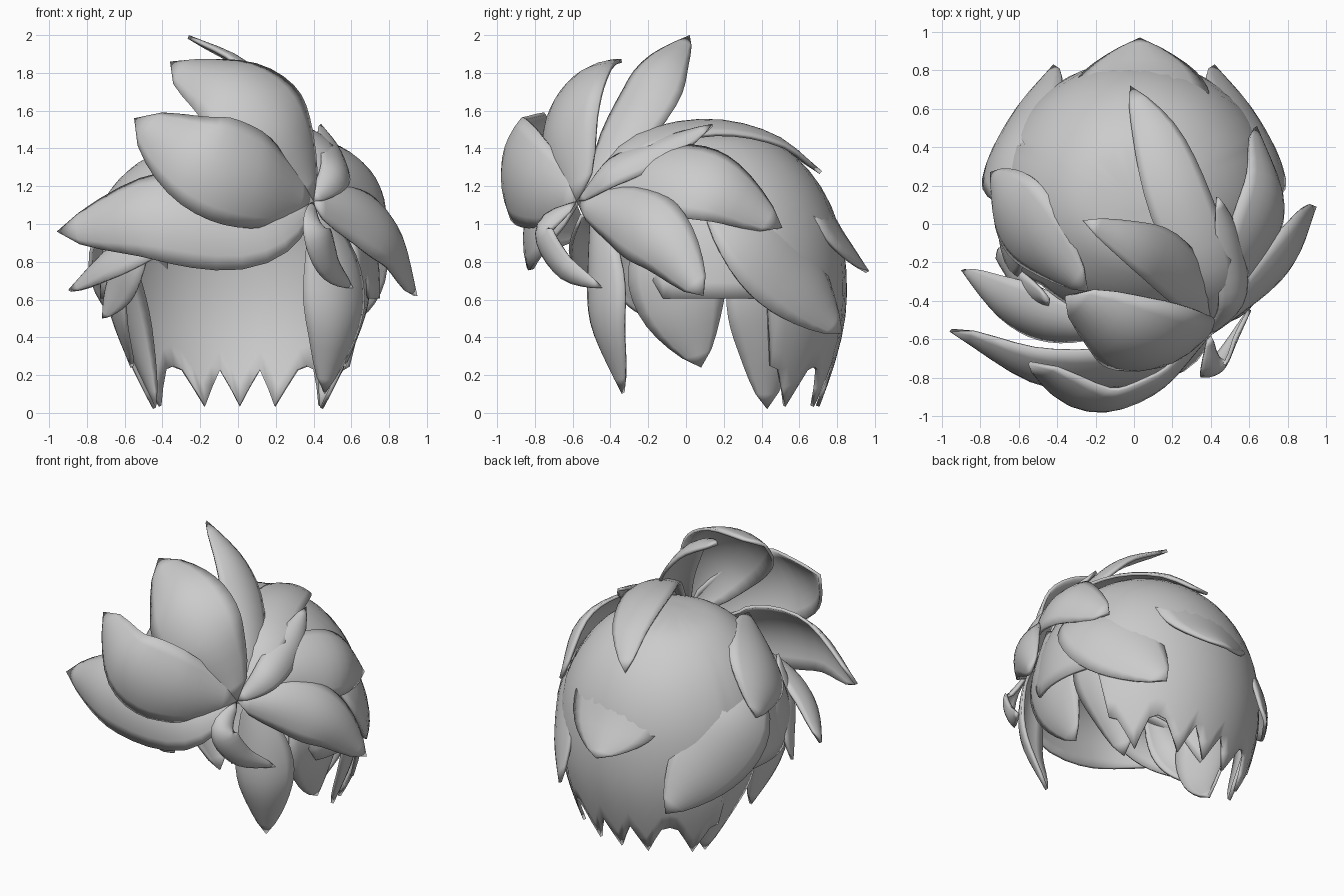
import bpy, math
from mathutils import Vector

cube = bpy.data.objects.get("Cube")
if cube:
    bpy.data.objects.remove(cube)

grey = bpy.data.materials.new("hair_grey")
grey.use_nodes = True
grey.diffuse_color = (0.6, 0.6, 0.6, 1)
bsdf = next(n for n in grey.node_tree.nodes if n.type == 'BSDF_PRINCIPLED')
bsdf.inputs["Base Color"].default_value = grey.diffuse_color


def sample(pts, t):
    """Smooth curve through the points."""
    n = len(pts) - 1
    i = min(int(t * n), n - 1)
    f = t * n - i
    b, c = pts[i], pts[i + 1]
    a = pts[i - 1] if i else b * 2 - c
    d = pts[i + 2] if i + 2 <= n else c * 2 - b
    return (b * 2 + (c - a) * f + (a * 2 - b * 5 + c * 4 - d) * f**2
            + (b * 3 - a - c * 3 + d) * f**3) / 2


def grid_object(name, rows, thickness):
    """Skin a grid of points and give it thickness on the inner side."""
    w = len(rows[0])
    verts = [p for row in rows for p in row]
    faces = [(j * w + i, j * w + i + 1, (j + 1) * w + i + 1, (j + 1) * w + i)
             for j in range(len(rows) - 1) for i in range(w - 1)]
    mesh = bpy.data.meshes.new(name)
    mesh.from_pydata(verts, [], faces)
    mesh.materials.append(grey)
    ob = bpy.data.objects.new(name, mesh)
    bpy.context.collection.objects.link(ob)
    weld = ob.modifiers.new("weld", 'WELD')
    weld.merge_threshold = 0.0005
    solid = ob.modifiers.new("thickness", 'SOLIDIFY')
    solid.thickness, solid.offset = thickness, -1
    bpy.ops.object.select_all(action='DESELECT')
    ob.select_set(True)
    bpy.context.view_layer.objects.active = ob
    bpy.ops.object.shade_smooth_by_angle(angle=math.radians(40))


def lock(name, half, facing, *spine, cup=0.4, blunt=0.75):
    """Pointed, cupped leaf of hair along a spine, bulging towards facing."""
    pts = [Vector(p) for p in spine]
    rows, steps, across = [], 14, 8
    for j in range(steps + 1):
        t = j / steps
        p = sample(pts, t)
        tangent = (sample(pts, min(t + .02, 1)) - sample(pts, max(t - .02, 0))).normalized()
        side = tangent.cross(Vector(facing)).normalized()
        normal = side.cross(tangent)
        w = half * max(math.sin(math.pi * t**0.95), 0)**blunt
        rows.append([p + side * w * u - normal * cup * w * u * u
                     for u in (2 * i / across - 1 for i in range(across + 1))])
    grid_object(name, rows, 0.02)


root = (0.4, -0.58, 1.12)

# Scalp shell: open at the face, jagged at the nape
profile = [Vector(p) for p in ((0, 1.48), (.38, 1.45), (.63, 1.34), (.82, 1.18),
                               (.95, .97), (1, .74), (.99, .5), (.91, .26), (.79, .02))]
COLUMNS = 78


def hem(k):
    """Height of the shell's lower edge, by column counted from the back."""
    k = abs(k)
    if k <= 13:
        return min(0.03 + 0.1 * min(abs(k - tip) for tip in (0, 4, 10)), 0.25)
    if k < 24:
        return 0.6
    return min(0.6 + (k - 24) * 0.09, 1.02)


columns = []
for k in range(-COLUMNS // 2, COLUMNS // 2 + 1):
    end = 1.0
    while sample(profile, end).y < hem(k):
        end -= 0.005
    r = math.tau * k / COLUMNS
    depth = 0.71 if math.cos(r) > 0 else 0.66
    columns.append([Vector((0.01 + 0.72 * q.x * math.sin(r),
                            0.12 + depth * q.x * math.cos(r), q.y))
                    for q in (sample(profile, end * j / 16) for j in range(17))])
grid_object("scalp_shell", columns, 0.02)

# Large fringe locks sweeping across the forehead
lock("fringe_upper", 0.3, (0.05, -.7, .7), root, (.22, -.7, 1.5),
     (-.02, -.62, 1.76), (-.36, -.38, 1.86), cup=0.35, blunt=0.6)
lock("fringe_middle", 0.28, (-.1, -1, .2), root, (.12, -.88, 1.23),
     (-.22, -.97, 1.36), (-.55, -.73, 1.56), cup=0.28, blunt=0.6)
lock("fringe_lower", 0.27, (-.2, -.9, .35), root, (.05, -.8, 1.03),
     (-.48, -.82, 1.07), (-.96, -.56, .96), cup=0.35, blunt=0.7)
lock("fringe_side", 0.17, (-.6, -.4, .6), (-.1, -.56, 1.05), (-.45, -.52, .97),
     (-.7, -.42, .84), (-.9, -.24, .65))

# Locks rising over the crown
lock("crown_tuft", 0.16, (.4, .1, .9), root, (.36, -.38, 1.42),
     (.2, -.2, 1.7), (.02, -.1, 1.88), (-.26, .02, 2.0), cup=0.3)
lock("crown_sweep", 0.17, (.2, 0, 1), root, (.4, -.3, 1.44),
     (.25, .1, 1.55), (.12, .46, 1.48), (-.02, .72, 1.28), cup=0.22)
lock("crown_curl", 0.11, (.7, -.2, .7), root, (.54, -.42, 1.29),
     (.52, -.13, 1.42), (.44, .14, 1.53))

# Locks on the left side of the head
lock("left_upper_lock", 0.23, (.85, 0, .5), (.45, -.5, 1.15), (.64, -.15, 1.27),
     (.74, .18, 1.21), (.64, .51, .98), cup=0.3, blunt=0.65)
lock("left_flared_lock", 0.2, (.9, -.35, .25), root, (.69, -.34, 1.06),
     (.86, -.14, .92), (.95, .09, .62), blunt=0.65)
lock("left_temple_curl", 0.09, (.5, -.8, 0), root, (.43, -.78, .98),
     (.5, -.68, .78), (.61, -.45, .66))
lock("left_long_lock", 0.19, (.5, -.85, 0), (.42, -.5, 1.1), (.53, -.49, .76),
     (.54, -.47, .45), (.46, -.34, .1))

# Right side locks
lock("right_upper_lock", 0.25, (-.85, 0, .5), (-.25, -.35, 1.36), (-.53, -.1, 1.29),
     (-.69, .1, 1.16), (-.75, .27, .98), cup=0.3)
lock("right_temple_lock", 0.15, (-.8, -.5, .1), (-.45, -.4, 1.1), (-.6, -.36, .85),
     (-.68, -.25, .65), (-.72, -.18, .5))

# Mirrored side, back and nape locks
for s, label in ((1, "left"), (-1, "right")):
    lock(label + "_ear_lock", 0.26, (s, -.1, 0), (s * .6, -.16, 1.15),
         (s * .7, -.08, .84), (s * .68, -.02, .54), (s * .57, .08, .24), cup=0.25)
    lock(label + "_back_lock", 0.28, (s * .7, .7, .15), (s * .58, .1, 1.2),
         (s * .68, .38, .97), (s * .58, .63, .7), (s * .42, .83, .42), cup=0.27)
    lock(label + "_nape_lock", 0.22, (s * .9, .4, 0), (s * .62, .34, 1.0),
         (s * .67, .42, .7), (s * .59, .46, .38), (s * .45, .43, .02), cup=0.3)

# Pointed lock down the centre of the back
lock("back_centre_lock", 0.36, (0, .8, .5), (.03, .3, 1.42), (.03, .67, 1.2),
     (.03, .84, .95), (.03, .97, .75), cup=0.27)
